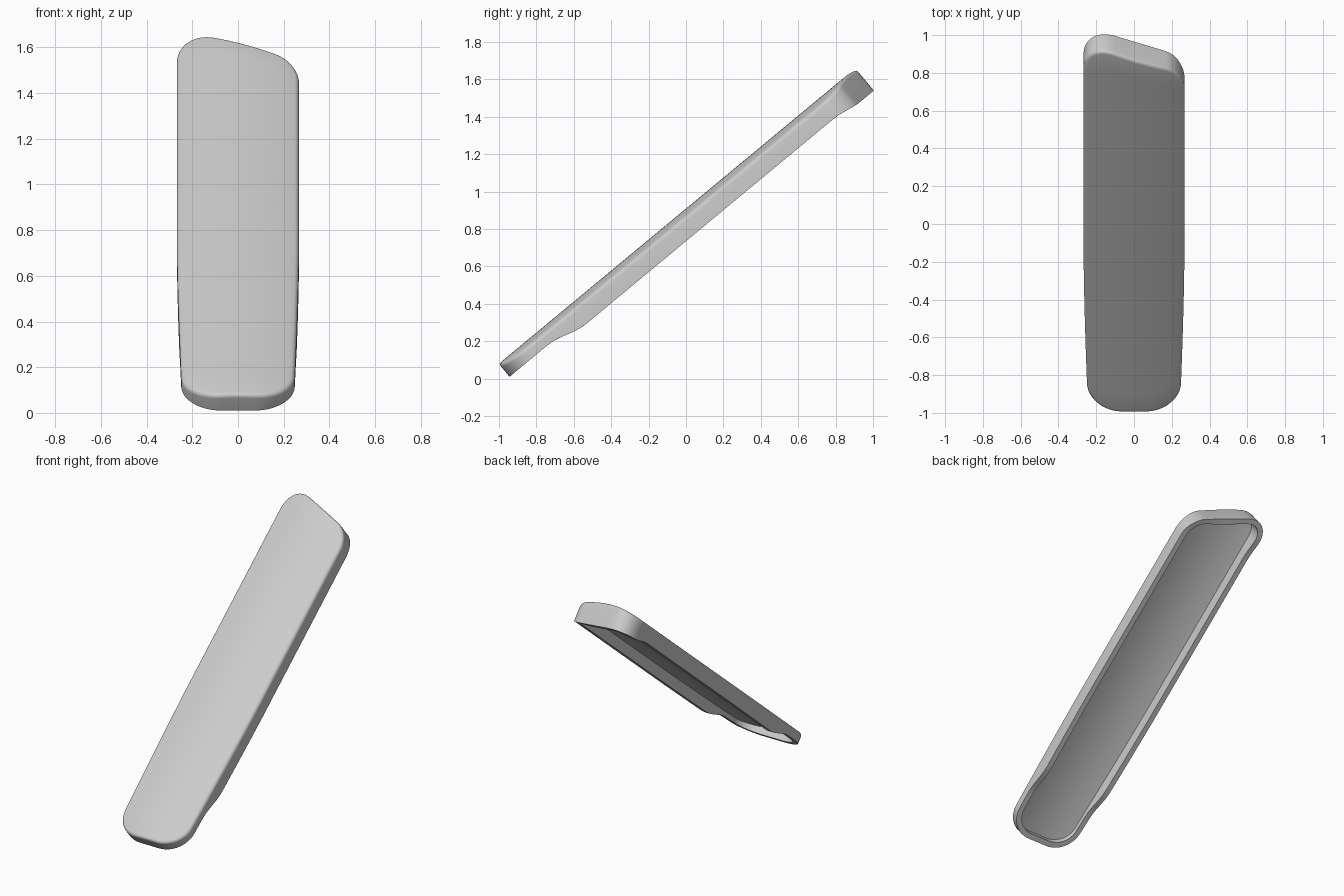
import bpy, bmesh, math
from mathutils import Vector, Matrix

cube = bpy.data.objects.get("Cube")
if cube:
    bpy.data.objects.remove(cube)

TILT = math.atan2(1.575, 1.9)
FILLET, WALL, ROOF = 0.018, 0.036, 0.04


def smooth(a, b, t):
    t = min(max((t - a) / (b - a), 0), 1)
    return t * t * (3 - 2 * t)


def crown(x):
    """Height of the arched upper surface."""
    return 0.70 - 0.032 * (x / 0.265) ** 2


def rim(u):
    """Height of the lower rim: raised at the front, dropped at the back."""
    return 0.566 + 0.044 * (1 - smooth(-0.45, -0.23, u)) - 0.021 * smooth(1.5, 1.66, u)


def half_width(u):
    return 0.267 - 0.018 * (max(0.35 - u, 0) / 0.9) ** 1.5


def corner(start, tip, end, n=14):
    """Rounded corner as a cubic arc, without its last point."""
    a, c, d = Vector(start), Vector(tip), Vector(end)
    p, q = a.lerp(c, 0.56), d.lerp(c, 0.56)
    out = []
    for i in range(n + 1):
        t = i / n
        s = 1 - t
        out.append(a * s**3 + p * 3 * s * s * t + q * 3 * s * t * t + d * t**3)
    return out


def side(sign, lo, hi, n=50):
    us = [lo + (hi - lo) * i / n for i in range(1, n)]
    return [Vector((sign * half_width(u), u)) for u in us]


def edge(a, b, n=8):
    return [Vector(a).lerp(Vector(b), i / n) for i in range(1, n)]


# Outline, counter-clockwise in the (x, length) plane
W = half_width(-0.55)
outline = (corner((0.07, -0.72), (W, -0.72), (W, -0.55))
           + side(1, -0.55, 1.48)
           + corner((0.267, 1.48), (0.267, 1.602), (0.17, 1.64))
           + edge((0.17, 1.64), (-0.10, 1.745))
           + corner((-0.10, 1.745), (-0.267, 1.81), (-0.267, 1.62))
           + side(-1, 1.62, -0.55)
           + corner((-W, -0.55), (-W, -0.72), (-0.07, -0.72))
           + edge((-0.07, -0.72), (0.07, -0.72)))


def inset(points, d):
    out = []
    for i, p in enumerate(points):
        t = (points[(i + 1) % len(points)] - points[i - 1]).normalized()
        out.append(p + Vector((-t.y, t.x)) * d)
    return out


bm = bmesh.new()


def ring(points, height):
    return [bm.verts.new((p.x, p.y, height(p))) for p in points]


def bridge(a, b):
    for i in range(len(a)):
        j = (i + 1) % len(a)
        bm.faces.new((a[i], a[j], b[j], b[i]))


def cap(last, points, height, steps=12):
    """Close a ring with shrinking rings that follow the crown."""
    for k in range(1, steps):
        s = 1 - k / steps
        nxt = ring([Vector((p.x * s, 0.5 + (p.y - 0.5) * s)) for p in points], height)
        bridge(last, nxt)
        last = nxt
    mid = bm.verts.new((0, 0.5, height(Vector((0, 0.5)))))
    for i in range(len(last)):
        bm.faces.new((last[i], last[(i + 1) % len(last)], mid))


# Outer wall, rounded upper edge and arched top
bottom = ring(outline, lambda p: rim(p.y))
last = bottom
for k in range(6):
    a = k / 5 * math.pi / 2
    pts = inset(outline, FILLET * (1 - math.cos(a)))
    drop = FILLET * (1 - math.sin(a))
    nxt = ring(pts, lambda p: crown(p.x) - drop)
    bridge(last, nxt)
    last = nxt
cap(last, pts, lambda p: crown(p.x))

# Flat rim, inner wall and hollow underside
inner = inset(outline, WALL)
lip = ring(inner, lambda p: rim(p.y))
bridge(bottom, lip)
ceiling = ring(inner, lambda p: crown(p.x) - ROOF)
bridge(lip, ceiling)
cap(ceiling, inner, lambda p: crown(p.x) - ROOF)

bmesh.ops.recalc_face_normals(bm, faces=bm.faces)
bmesh.ops.rotate(bm, verts=bm.verts, matrix=Matrix.Rotation(TILT, 3, "X"))

mesh = bpy.data.meshes.new("hollow_cover")
bm.to_mesh(mesh)
bm.free()
cover = bpy.data.objects.new("hollow_cover", mesh)
bpy.context.collection.objects.link(cover)

grey = bpy.data.materials.new("light_grey")
grey.use_nodes = True
grey.diffuse_color = (0.6, 0.6, 0.6, 1)
grey.node_tree.nodes["Principled BSDF"].inputs["Base Color"].default_value = (0.6, 0.6, 0.6, 1)
mesh.materials.append(grey)

bpy.ops.object.select_all(action="DESELECT")
cover.select_set(True)
bpy.context.view_layer.objects.active = cover
bpy.ops.object.shade_smooth_by_angle(angle=math.radians(35))
